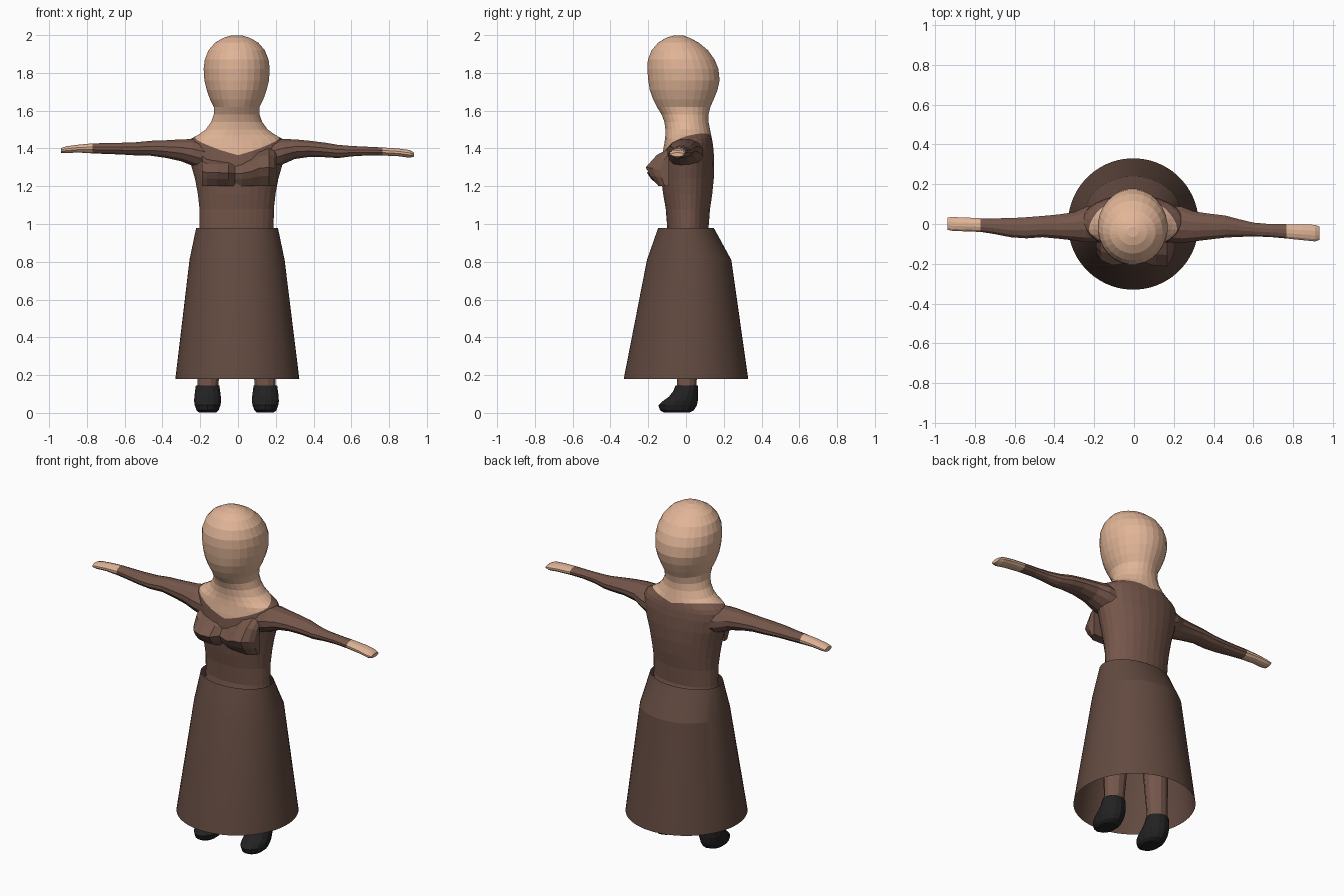
import bpy, bmesh, math
from mathutils import Vector


def material(name, rgb):
    m = bpy.data.materials.new(name)
    m.diffuse_color = (*rgb, 1)
    return m


SKIN = material("skin", (0.75, 0.46, 0.31))
BODICE = material("bodice brown", (0.178, 0.094, 0.069))
SKIRT = material("skirt brown", (0.122, 0.068, 0.051))
BLACK = material("shoe black", (0.016, 0.016, 0.016))


def finish(bm, name, mats, recalc=True):
    if recalc:
        bmesh.ops.recalc_face_normals(bm, faces=bm.faces)
    me = bpy.data.meshes.new(name)
    bm.to_mesh(me)
    bm.free()
    for m in mats:
        me.materials.append(m)
    ob = bpy.data.objects.new(name, me)
    bpy.context.collection.objects.link(ob)
    return ob


def loft(rings, axis, n, caps=True):
    """Rings are (pos, a_min, a_max, b_min, b_max): bounds of each ellipse.
    Axis z: a = x, b = y.  Axis x: a = y, b = z."""
    bm = bmesh.new()
    loops = []
    for p, a0, a1, b0, b1 in rings:
        loop = []
        for i in range(n):
            t = 2 * math.pi * (i + 0.5) / n
            a = (a0 + a1) / 2 + (a1 - a0) / 2 * math.cos(t)
            b = (b0 + b1) / 2 + (b1 - b0) / 2 * math.sin(t)
            loop.append(bm.verts.new((a, b, p) if axis == "z" else (p, a, b)))
        loops.append(loop)
    for l0, l1 in zip(loops, loops[1:]):
        for i in range(n):
            j = (i + 1) % n
            bm.faces.new((l0[i], l0[j], l1[j], l1[i]))
    if caps:
        bm.faces.new(loops[0])
        bm.faces.new(loops[-1])
    return bm


# head, neck and bodice: z, half width, back/front bounds
body = [(0.74, .20, -.12, .15), (0.86, .205, -.12, .145), (0.98, .197, -.10, .12),
        (1.08, .198, -.108, .128), (1.16, .207, -.122, .14), (1.24, .222, -.132, .148),
        (1.32, .245, -.130, .15), (1.39, .258, -.122, .147), (1.43, .256, -.115, .142),
        (1.452, .242, -.112, .138), (1.472, .205, -.110, .134), (1.50, .165, -.11, .128),
        (1.54, .136, -.115, .12), (1.58, .122, -.13, .12), (1.62, .122, -.155, .13),
        (1.66, .142, -.175, .148), (1.71, .160, -.193, .168), (1.76, .172, -.201, .179),
        (1.82, .176, -.206, .173), (1.87, .170, -.203, .153), (1.92, .150, -.183, .117),
        (1.96, .115, -.148, .068), (1.985, .072, -.107, .022), (1.998, .028, -.065, -.015)]
bm = loft([(z, -.007 - w, -.007 + w, y0, y1) for z, w, y0, y1 in body], "z", 28)
# cut the V neckline, one sloping plane per side
bmesh.ops.bisect_plane(bm, geom=bm.verts[:] + bm.edges[:] + bm.faces[:],
                       plane_co=(0, 0, 0), plane_no=(1, 0, 0))
for s in (-1, 1):
    fs = [f for f in bm.faces if f.calc_center_median().x * s > 0]
    geom = fs + list({e for f in fs for e in f.edges}) + list({v for f in fs for v in f.verts})
    bmesh.ops.bisect_plane(bm, geom=geom, plane_co=(0, 0, 1.411),
                           plane_no=Vector((-0.25 * s, -0.375, 1)))
for f in bm.faces:
    c = f.calc_center_median()
    f.material_index = int(c.z > 1.411 + 0.25 * abs(c.x) + 0.375 * c.y)
finish(bm, "head_and_bodice", [BODICE, SKIN])

# arms with bare hands
arms = {
    "left": (-0.77, [(-.14, -.09, .10, 1.27, 1.435), (-.24, -.095, .09, 1.305, 1.452),
                     (-.30, -.085, .062, 1.33, 1.45), (-.38, -.076, .05, 1.348, 1.445),
                     (-.46, -.068, .042, 1.36, 1.442), (-.54, -.074, .036, 1.362, 1.434),
                     (-.62, -.068, .031, 1.367, 1.431), (-.70, -.052, .03, 1.37, 1.429),
                     (-.77, -.041, .03, 1.373, 1.428), (-.85, -.038, .034, 1.378, 1.42),
                     (-.91, -.036, .036, 1.374, 1.412), (-.938, -.03, .034, 1.376, 1.402)]),
    "right": (0.765, [(.14, -.09, .10, 1.27, 1.435), (.24, -.10, .09, 1.315, 1.452),
                      (.30, -.09, .066, 1.342, 1.45), (.38, -.08, .054, 1.354, 1.442),
                      (.46, -.07, .044, 1.352, 1.432), (.53, -.066, .025, 1.348, 1.42),
                      (.60, -.064, .008, 1.357, 1.414), (.68, -.066, .001, 1.362, 1.41),
                      (.765, -.074, 0, 1.362, 1.406), (.85, -.083, 0, 1.358, 1.40),
                      (.91, -.089, -.003, 1.35, 1.392), (.933, -.08, -.012, 1.357, 1.378)]),
}
for side, (wrist, rings) in arms.items():
    bm = loft(rings, "x", 12)
    for f in bm.faces:
        f.material_index = int(abs(f.calc_center_median().x) > abs(wrist))
    finish(bm, side + "_arm", [BODICE, SKIN])


# faceted bust: a side profile swept across x, scaled towards the chest at the ends
def bust(name, sections):
    profile = [(-.09, 1.40), (-.155, 1.365), (-.213, 1.30), (-.19, 1.255), (-.145, 1.20), (-.09, 1.20)]
    bm = bmesh.new()
    loops = []
    for x, depth, height in sections:
        loops.append([bm.verts.new((x, -.09 + (y + .09) * depth, 1.20 + (z - 1.20) * height))
                      for y, z in profile])
    for l0, l1 in zip(loops, loops[1:]):
        for i in range(len(profile)):
            j = (i + 1) % len(profile)
            bm.faces.new((l0[i], l0[j], l1[j], l1[i]))
    bm.faces.new(loops[0])
    bm.faces.new(loops[-1])
    finish(bm, name, [BODICE])


bust("left_bust", [(-.19, .45, .8), (-.165, .75, .72), (-.11, .95, .72), (-.05, .9, .7), (-.015, .5, .68)])
bust("right_bust", [(-.015, .5, .68), (.02, .65, .68), (.07, .9, .78), (.11, .97, .95),
                    (.165, 1, 1), (.19, .7, .95), (.205, .4, .85)])

# skirt: open shell with a flared hem
skirt = finish(loft([(.18, -.332, .325, -.33, .33), (.81, -.257, .247, -.207, .24),
                     (.978, -.222, .212, -.148, .148)], "z", 64, caps=False), "skirt", [SKIRT])
bpy.context.view_layer.objects.active = skirt
skirt.select_set(True)
bpy.ops.object.shade_smooth_by_angle(angle=math.radians(12))

# legs and shoes
for side, x in (("left", -.161), ("right", .145)):
    leg = [(.12, .056, -.05, .056), (.20, .06, -.05, .06), (.45, .07, -.065, .075), (.80, .09, -.09, .11)]
    finish(loft([(z, x * (1 - .3 * (z - .12)) - w, x * (1 - .3 * (z - .12)) + w, a, b)
                 for z, w, a, b in leg], "z", 12), side + "_leg", [BODICE])
    shoe = [(.005, .045, -.115, .015), (.018, .06, -.138, .042), (.045, .07, -.146, .058),
            (.065, .073, -.125, .062), (.09, .072, -.09, .064), (.12, .068, -.067, .064),
            (.148, .064, -.056, .063)]
    finish(loft([(z - .004, x - w, x + w, a, b) for z, w, a, b in shoe], "z", 14), side + "_shoe", [BLACK])
